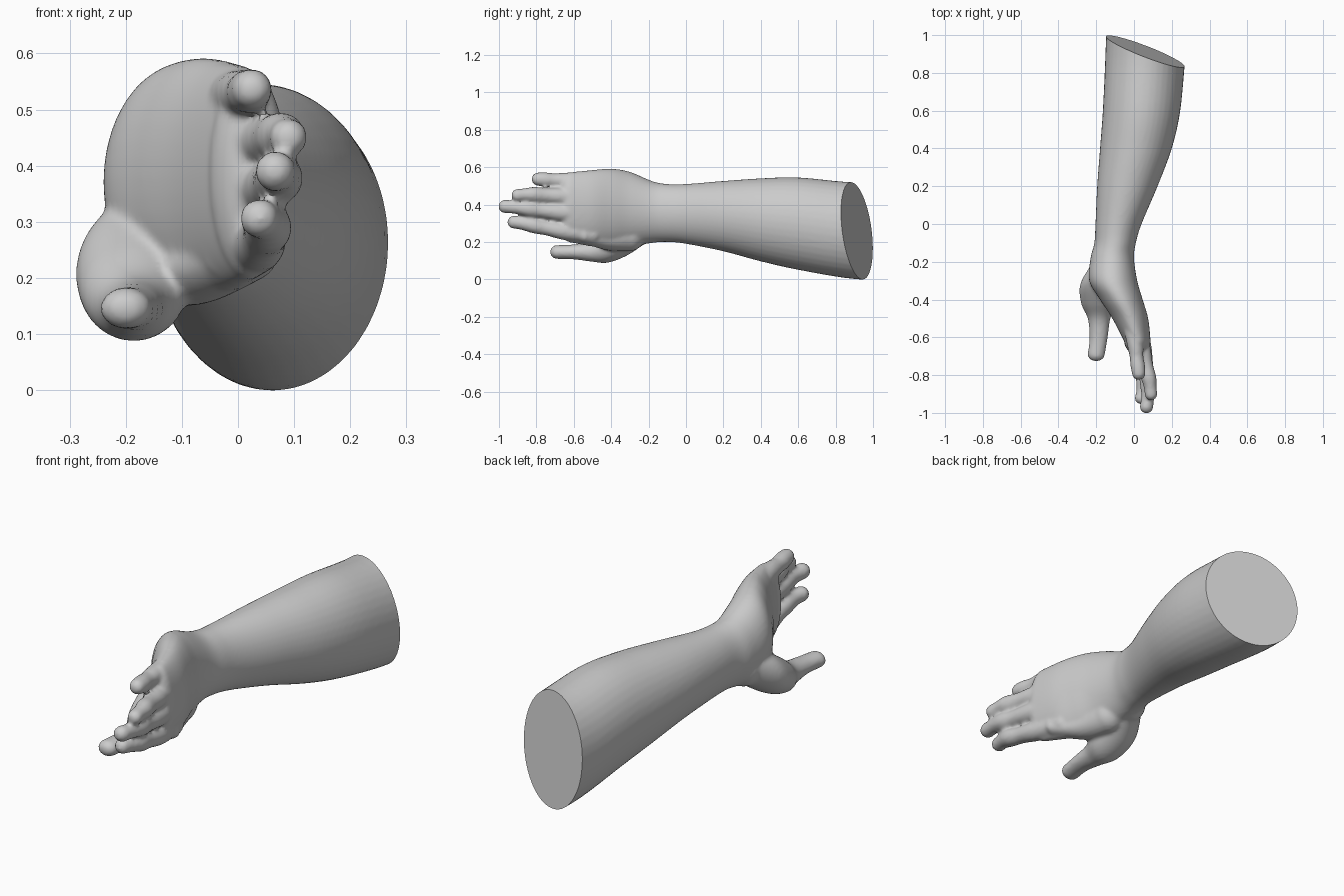
import bpy
import bmesh
from math import sin, cos, pi
from mathutils import Vector

cube = bpy.data.objects.get("Cube")
if cube:
    bpy.data.objects.remove(cube, do_unlink=True)

SIDES = 40
STEPS = 6

# Each section: y, centre x, centre z, half width, half height
ARM_AND_PALM = [
    (1.1, .075, .26, .22, .265), (.88, .06, .262, .212, .258),
    (.6, .04, .298, .205, .247), (.4, .01, .318, .19, .222),
    (.2, -.035, .338, .16, .188), (0, -.082, .35, .122, .16),
    (-.1, -.1, .355, .11, .155), (-.18, -.115, .36, .115, .165),
    (-.3, -.11, .375, .127, .2), (-.4, -.067, .38, .113, .212),
    (-.5, -.02, .38, .095, .205), (-.62, .018, .385, .07, .188)]
THUMB = [
    (-.22, -.15, .28, .08, .09), (-.32, -.185, .225, .1, .1),
    (-.42, -.186, .175, .094, .086), (-.5, -.185, .15, .06, .056),
    (-.6, -.187, .147, .048, .04), (-.69, -.2, .146, .046, .037)]
THUMB_WEB = [
    (-.3, -.1, .24, .08, .09), (-.42, -.07, .215, .08, .06),
    (-.54, .005, .235, .065, .045)]

# Each finger joint: y, x, z, radius
FINGERS = [
    [(-.5, .01, .24, .045), (-.65, .035, .257, .047), (-.75, .047, .275, .04),
     (-.82, .053, .29, .043), (-.88, .048, .3, .035), (-.92, .038, .306, .035)],
    [(-.5, .015, .34, .045), (-.65, .045, .355, .048), (-.77, .063, .368, .04),
     (-.84, .073, .377, .043), (-.91, .074, .385, .035), (-.967, .066, .39, .036)],
    [(-.5, .01, .43, .045), (-.65, .04, .442, .047), (-.74, .06, .448, .04),
     (-.81, .076, .453, .042), (-.86, .085, .453, .034), (-.9, .09, .45, .034)],
    [(-.5, -.02, .52, .045), (-.63, .005, .527, .044), (-.7, .013, .53, .037),
     (-.75, .02, .533, .039), (-.79, .025, .536, .036)]]


def interpolate(rows):
    """Smooth curve through the sections."""
    pts = [Vector(r) for r in rows]
    pts = [pts[0]] + pts + [pts[-1]]
    out = []
    for a, b, c, d in zip(pts, pts[1:], pts[2:], pts[3:]):
        for i in range(STEPS):
            t = i / STEPS
            out.append(b + (c - a) * (t / 2)
                       + (a * 2 - b * 5 + c * 4 - d) * (t * t / 2)
                       + (b * 3 - a - c * 3 + d) * (t ** 3 / 2))
    return out + [pts[-1]]


def rounded_end(section, direction):
    """Shrinking rings that close one end like a dome."""
    y, x, z, w, h = section
    depth = min(w, h)
    rings = []
    for i in range(1, 8):
        a = i / 8 * pi / 2
        rings.append((y + direction * depth * sin(a), x, z, w * cos(a), h * cos(a)))
    return rings


def loft(bm, rows):
    """Closed tube of elliptical rings running along y."""
    body = interpolate(rows)
    sections = rounded_end(body[0], 1)[::-1] + body + rounded_end(body[-1], -1)
    rings = []
    for y, x, z, w, h in sections:
        angles = [2 * pi * i / SIDES for i in range(SIDES)]
        rings.append([bm.verts.new((x + w * cos(a), y, z + h * sin(a))) for a in angles])
    for r, s in zip(rings, rings[1:]):
        for i in range(SIDES):
            j = (i + 1) % SIDES
            bm.faces.new((r[i], r[j], s[j], s[i]))
    bm.faces.new(rings[0][::-1])
    bm.faces.new(rings[-1])


# Overlapping volumes of forearm, palm, thumb and fingers
bm = bmesh.new()
for part in (ARM_AND_PALM, THUMB, THUMB_WEB):
    loft(bm, part)
for finger in FINGERS:
    loft(bm, [(y, x, z, r, r) for y, x, z, r in finger])
bmesh.ops.recalc_face_normals(bm, faces=bm.faces)
mesh = bpy.data.meshes.new("forearm_and_hand")
bm.to_mesh(mesh)
bm.free()
arm = bpy.data.objects.new("forearm_and_hand", mesh)
bpy.context.collection.objects.link(arm)

# Blend the volumes into one skin
remesh = arm.modifiers.new("blend", "REMESH")
remesh.mode = "VOXEL"
remesh.voxel_size = 0.009
soften = arm.modifiers.new("soften", "SMOOTH")
soften.factor = 0.5
soften.iterations = 6
bpy.context.view_layer.update()
evaluated = arm.evaluated_get(bpy.context.evaluated_depsgraph_get())
skin = bpy.data.meshes.new_from_object(evaluated)
arm.modifiers.clear()
arm.data = skin

# Slanted flat cut at the elbow end
bm = bmesh.new()
bm.from_mesh(skin)
cut = bmesh.ops.bisect_plane(
    bm, geom=bm.verts[:] + bm.edges[:] + bm.faces[:], dist=0.0005,
    plane_co=(.07, .91, .26), plane_no=Vector((.38, 1, .12)).normalized(),
    clear_outer=True)
rim = [e for e in cut["geom_cut"] if isinstance(e, bmesh.types.BMEdge)]
bmesh.ops.holes_fill(bm, edges=rim, sides=0)
bmesh.ops.recalc_face_normals(bm, faces=bm.faces)
bm.to_mesh(skin)
bm.free()

# Plain grey clay
clay = bpy.data.materials.new("grey_clay")
clay.use_nodes = True
grey = (.6, .6, .6, 1)
clay.diffuse_color = grey
clay.node_tree.nodes["Principled BSDF"].inputs["Base Color"].default_value = grey
skin.materials.clear()
skin.materials.append(clay)

bpy.ops.object.select_all(action="DESELECT")
arm.select_set(True)
bpy.context.view_layer.objects.active = arm
bpy.ops.object.shade_smooth_by_angle(angle=pi / 4)
